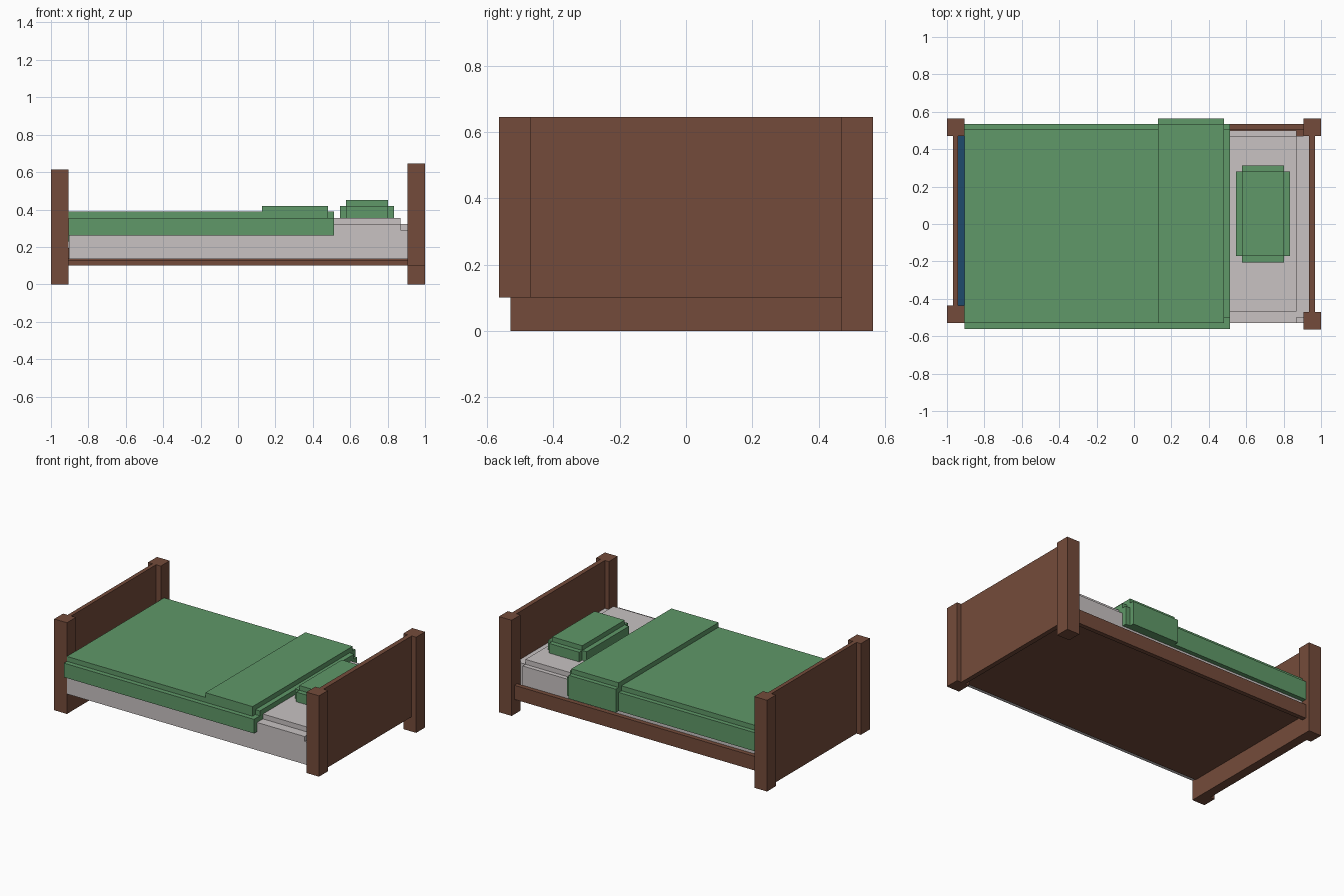
import bpy
import bmesh


def material(name, color):
    m = bpy.data.materials.new(name)
    m.diffuse_color = (*color, 1.0)
    return m


WOOD = material("brown_wood", (0.175, 0.071, 0.043))
GREEN = material("green_cloth", (0.115, 0.315, 0.138))
SHEET = material("pale_grey_sheet", (0.58, 0.54, 0.54))
BLUE = material("dark_blue", (0.013, 0.070, 0.150))


def blocks(name, mat, boxes):
    """One object made of boxes given as (x0, x1, y0, y1, z0, z1)."""
    bm = bmesh.new()
    for x0, x1, y0, y1, z0, z1 in boxes:
        made = bmesh.ops.create_cube(bm, size=1.0)["verts"]
        for v in made:
            v.co.x = x1 if v.co.x > 0 else x0
            v.co.y = y1 if v.co.y > 0 else y0
            v.co.z = z1 if v.co.z > 0 else z0
    mesh = bpy.data.meshes.new(name)
    bm.to_mesh(mesh)
    bm.free()
    mesh.materials.append(mat)
    ob = bpy.data.objects.new(name, mesh)
    bpy.context.collection.objects.link(ob)
    return ob


# Corner posts; the front head post stops above the floor
POST = 0.095
for name, x, y, z0, z1 in (
    ("foot_post_front", -1.0, -0.53, 0.0, 0.615),
    ("foot_post_back", -1.0, 0.47, 0.0, 0.615),
    ("head_post_front", 0.905, -0.565, 0.1, 0.645),
    ("head_post_back", 0.905, 0.47, 0.0, 0.645),
):
    blocks(name, WOOD, [(x, x + POST, y, y + POST, z0, z1)])

# Boards at both ends
blocks("footboard", WOOD, [(-0.967, -0.94, -0.435, 0.47, 0.0, 0.615)])
blocks("headboard", WOOD, [(0.935, 0.967, -0.47, 0.47, 0.1, 0.645)])
blocks("foot_crossbar", WOOD, [(-0.94, -0.905, -0.50, 0.47, 0.0, 0.13)])
blocks("foot_gap_strip", BLUE, [(-0.94, -0.905, -0.435, 0.47, 0.13, 0.136)])

# Back rail and the base under the mattress
blocks("side_rail", WOOD, [(-0.905, 0.905, 0.505, 0.535, 0.1, 0.195)])
blocks("bed_base", WOOD, [(-0.905, 0.935, -0.50, 0.505, 0.128, 0.14)])

# Mattress with stepped edges
blocks("mattress", SHEET, [
    (-0.904, 0.868, -0.53, 0.50, 0.135, 0.322),
    (0.868, 0.905, -0.53, -0.50, 0.135, 0.29),
    (0.868, 0.935, -0.50, 0.47, 0.135, 0.322),
    (-0.904, 0.868, -0.467, 0.47, 0.322, 0.355),
])

# Duvet: top sheet with sides hanging down
blocks("duvet", GREEN, [
    (-0.905, 0.48, -0.53, 0.505, 0.355, 0.388),
    (0.48, 0.513, -0.50, 0.505, 0.355, 0.388),
    (-0.905, 0.513, -0.562, -0.53, 0.26, 0.355),
    (-0.905, 0.513, -0.53, -0.467, 0.322, 0.355),
    (-0.905, 0.513, 0.505, 0.535, 0.23, 0.355),
    (-0.905, 0.513, 0.47, 0.505, 0.322, 0.355),
])

# Folded-back part of the duvet, with its flap on the back side
blocks("duvet_fold", GREEN, [
    (0.128, 0.48, -0.53, 0.535, 0.388, 0.42),
    (0.128, 0.48, 0.505, 0.535, 0.355, 0.388),
    (0.128, 0.48, 0.535, 0.565, 0.23, 0.388),
])

# Pillow with stepped edges
blocks("pillow", GREEN, [
    (0.545, 0.835, -0.172, 0.28, 0.355, 0.42),
    (0.578, 0.803, -0.205, 0.312, 0.355, 0.42),
    (0.578, 0.803, -0.172, 0.28, 0.42, 0.452),
])
